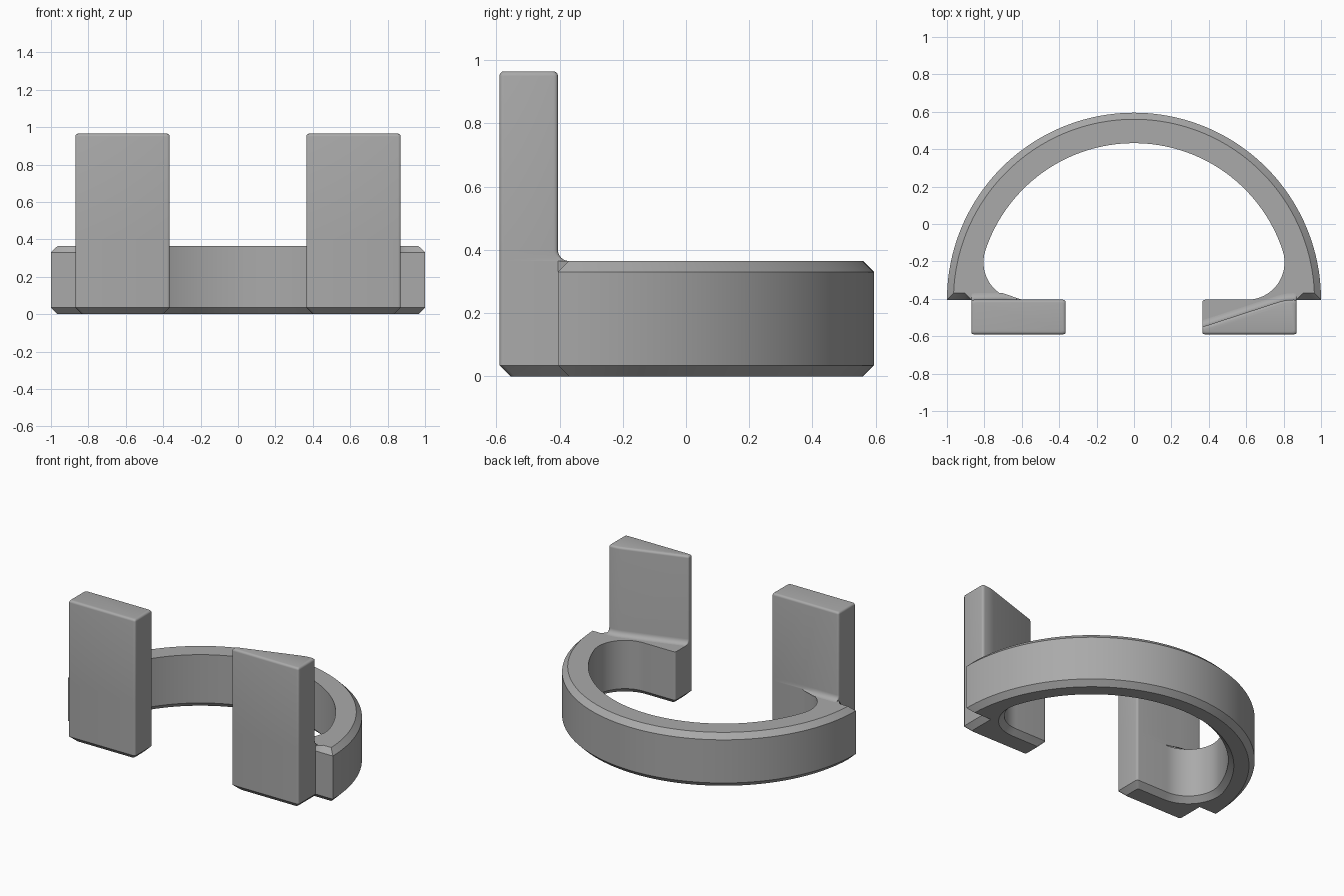
import bpy, bmesh, math
from mathutils import Vector

old = bpy.data.objects.get("Cube")
if old:
    bpy.data.objects.remove(old)

grey = bpy.data.materials.new("plain_grey")
grey.use_nodes = True
colour = (0.4, 0.4, 0.4, 1)
grey.diffuse_color = colour
grey.node_tree.nodes["Principled BSDF"].inputs["Base Color"].default_value = colour

# Main sizes
FRONT, BACK = -0.59, -0.405
INNER, OUTER = 0.365, 0.87
SHOULDER, TOP = 0.365, 0.965
CHAMFER, SOFT = 0.035, 0.015


def inset(pts, amounts):
    """Move each corner of a counter-clockwise outline inward by its amount."""
    out = []
    for i, p in enumerate(pts):
        a = (p - pts[i - 1]).normalized()
        b = (pts[(i + 1) % len(pts)] - p).normalized()
        na, nb = Vector((-a.y, a.x)), Vector((-b.y, b.x))
        out.append(p + (na + nb) * amounts[i] / (1 + na.dot(nb)))
    return out


def soften(pts, radii):
    """Round the corners that have a radius."""
    out = []
    for i, p in enumerate(pts):
        r = radii[i]
        if not r:
            out.append(p)
            continue
        a = p + (pts[i - 1] - p).normalized() * r
        b = p + (pts[(i + 1) % len(pts)] - p).normalized() * r
        for k in range(5):
            t = k / 4
            out.append(a * (1 - t) ** 2 + p * 2 * t * (1 - t) + b * t * t)
    return out


def loft(name, layers, cap_bottom=True):
    """Skin a stack of (outline, height) layers."""
    bm = bmesh.new()
    rings = [[bm.verts.new((p.x, p.y, z)) for p in pts] for pts, z in layers]
    n = len(rings[0])
    for low, high in zip(rings, rings[1:]):
        for i in range(n):
            j = (i + 1) % n
            bm.faces.new((low[i], low[j], high[j], high[i]))
    bm.faces.new(rings[-1])
    if cap_bottom:
        bm.faces.new(rings[0][::-1])
    mesh = bpy.data.meshes.new(name)
    bm.to_mesh(mesh)
    bm.free()
    mesh.materials.append(grey)
    obj = bpy.data.objects.new(name, mesh)
    bpy.context.collection.objects.link(obj)
    bpy.ops.object.select_all(action="DESELECT")
    obj.select_set(True)
    bpy.context.view_layer.objects.active = obj
    bpy.ops.object.shade_smooth_by_angle(angle=math.radians(30))
    return obj


def arc(cx, cy, r, start, end, steps):
    return [(cx + r * math.cos(math.radians(start + (end - start) * k / steps)),
             cy + r * math.sin(math.radians(start + (end - start) * k / steps)))
            for k in range(steps + 1)]


# Ring and feet footprint, right half as (x, y, corner radius, top chamfer)
hook_x, hook_r = 0.605, 0.2
meet = math.degrees(math.atan2(hook_r, hook_x))
inner_r = math.hypot(hook_x, hook_r) + hook_r
half = [(x, y, 0, 0) for x, y in arc(0, BACK, inner_r, 90, meet, 32)]
half += [(x, y, 0, 0) for x, y in arc(hook_x, BACK + hook_r, hook_r, meet, -90, 16)[1:]]
half += [(INNER, BACK, SOFT, 0), (INNER, FRONT, SOFT, 0),
         (OUTER, FRONT, SOFT, 0), (OUTER, BACK, 0, 0),
         (OUTER + CHAMFER, BACK, 0, CHAMFER)]
half += [(x, y, 0, CHAMFER) for x, y in arc(0, BACK, 1, 0, 90, 40)]
full = half + [(-x, y, r, c) for x, y, r, c in half[-2:0:-1]]

outline = [Vector(p[:2]) for p in full]
radii = [p[2] for p in full]
base = soften(outline, radii)
foot = soften(inset(outline, [CHAMFER] * len(full)), radii)
crown = soften(inset(outline, [p[3] for p in full]), radii)
loft("ring_body", [(foot, 0), (base, CHAMFER),
                   (base, SHOULDER - CHAMFER), (crown, SHOULDER)])


# Upright plates, outline as (x, y, corner radius, has base fillet)
def upright(name, corners):
    pts = [Vector(c[:2]) for c in corners]
    radii = [c[2] for c in corners]
    layers = []
    for k in range(7):
        a = math.pi / 2 * k / 6
        push = CHAMFER * (1 - math.sin(a))
        moved = [p + Vector((0, push * c[3])) for p, c in zip(pts, corners)]
        layers.append((soften(moved, radii), SHOULDER + CHAMFER * (1 - math.cos(a))))
    for k in range(5):
        a = math.pi / 2 * k / 4
        shrunk = inset(pts, [SOFT * (1 - math.cos(a))] * len(pts))
        layers.append((soften(shrunk, radii), TOP - SOFT + SOFT * math.sin(a)))
    loft(name, layers, cap_bottom=False)


front_edge = [(INNER, FRONT, SOFT, 0), (OUTER, FRONT, SOFT, 0)]
upright("left_wedge_plate", front_edge + [
    (OUTER, BACK, SOFT, 1), (0.81, BACK, 0.04, 1), (INNER, -0.55, 0.008, 1)])
plain = front_edge + [
    (OUTER, BACK, SOFT, 1), (0.7, BACK, 0, 1), (0.6, BACK, 0, 0), (INNER, BACK, SOFT, 0)]
upright("right_plate", [(-x, y, r, f) for x, y, r, f in reversed(plain)])
